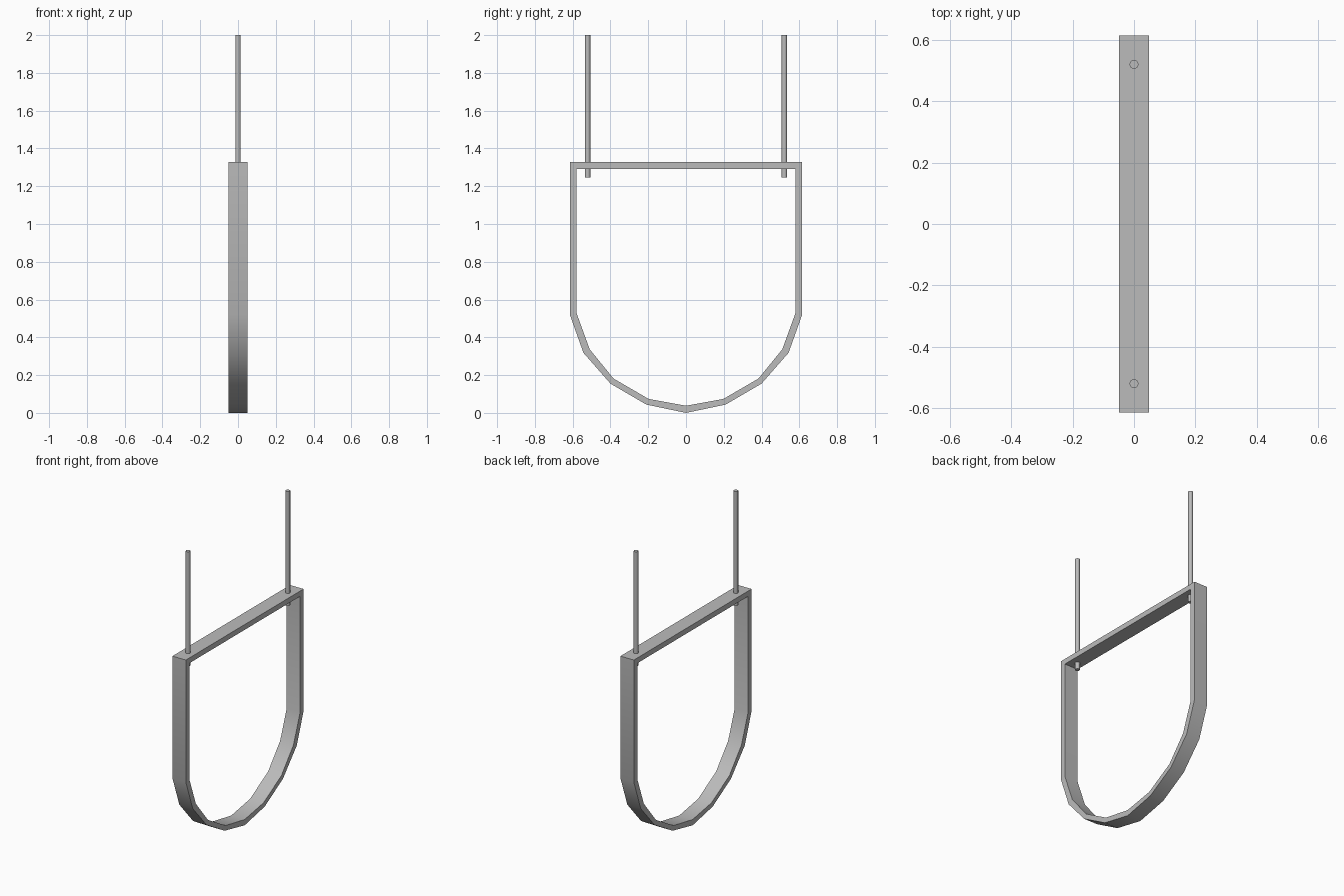
import bpy
import bmesh
import math

cube = bpy.data.objects.get("Cube")
if cube:
    bpy.data.objects.remove(cube, do_unlink=True)

steel = bpy.data.materials.new("grey steel")
steel.use_nodes = True
grey = (0.5, 0.5, 0.5, 1)
steel.diffuse_color = grey
steel.node_tree.nodes["Principled BSDF"].inputs["Base Color"].default_value = grey

HALF_WIDTH = 0.049


def mirrored(half):
    """Close a right-hand (y, z) outline that ends on the centre line."""
    return half + [(-y, z) for y, z in reversed(half[:-1])]


# Flat strap bent into a closed loop: outer and inner outlines
outer = mirrored([(0.615, 1.327), (0.615, 0.52), (0.543, 0.318),
                  (0.4, 0.155), (0.21, 0.044), (0, 0)])
inner = mirrored([(0.579, 1.292), (0.579, 0.527), (0.51, 0.337),
                  (0.384, 0.182), (0.198, 0.074), (0, 0.038)])

bm = bmesh.new()
rings = [[bm.verts.new((x, y, z)) for y, z in outline]
         for x, outline in ((-HALF_WIDTH, outer), (HALF_WIDTH, outer),
                            (HALF_WIDTH, inner), (-HALF_WIDTH, inner))]
count = len(outer)
for r in range(4):
    a, b = rings[r], rings[(r + 1) % 4]
    for i in range(count):
        j = (i + 1) % count
        bm.faces.new((a[i], a[j], b[j], b[i]))
bmesh.ops.recalc_face_normals(bm, faces=bm.faces)
mesh = bpy.data.meshes.new("strap_loop")
bm.to_mesh(mesh)
bm.free()
strap = bpy.data.objects.new("strap_loop", mesh)
bpy.context.collection.objects.link(strap)
parts = [strap]

# Hanger rods passing through the top bar
ROD_BOTTOM, ROD_TOP = 1.245, 2.0
for name, y in (("front_rod", -0.521), ("back_rod", 0.521)):
    bpy.ops.mesh.primitive_cylinder_add(
        vertices=16, radius=0.0145, depth=ROD_TOP - ROD_BOTTOM,
        location=(0, y, (ROD_TOP + ROD_BOTTOM) / 2))
    rod = bpy.context.object
    rod.name = name
    parts.append(rod)

# Shared finish, with sharp corners kept
for part in parts:
    part.data.materials.append(steel)
    bpy.ops.object.select_all(action='DESELECT')
    part.select_set(True)
    bpy.context.view_layer.objects.active = part
    bpy.ops.object.shade_smooth_by_angle(angle=math.radians(30))
